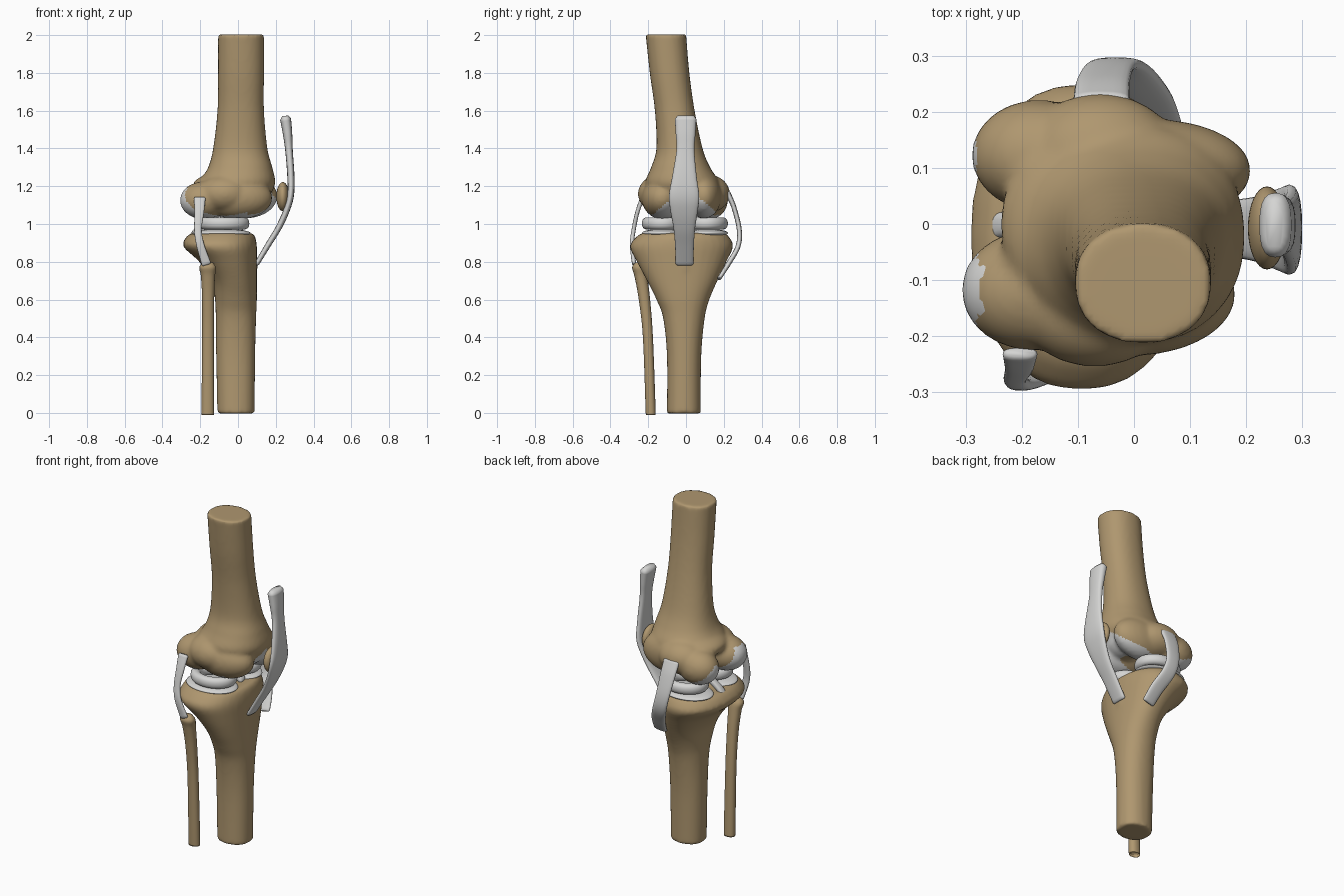
import bpy, bmesh, math
from mathutils import Vector

if "Cube" in bpy.data.objects:
    bpy.data.objects.remove(bpy.data.objects["Cube"])


def material(name, rgb):
    m = bpy.data.materials.new(name)
    m.diffuse_color = (*rgb, 1)
    m.use_nodes = True
    m.node_tree.nodes["Principled BSDF"].inputs["Base Color"].default_value = m.diffuse_color
    return m


BONE = material("bone_tan", (0.43, 0.31, 0.16))
GREY = material("cartilage_grey", (0.66, 0.66, 0.65))


def spline(rows, steps=6):
    """Smooth interpolation through rows of numbers."""
    out = []
    for i in range(len(rows) - 1):
        a, b, c, d = (rows[max(i - 1, 0)], rows[i], rows[i + 1], rows[min(i + 2, len(rows) - 1)])
        for k in range(steps):
            t = k / steps
            out.append([0.5 * (2 * q + (r - p) * t + (2 * p - 5 * q + 4 * r - s) * t * t
                               + (3 * q - p - 3 * r + s) * t ** 3)
                        for p, q, r, s in zip(a, b, c, d)])
    return out + [list(rows[-1])]


def unit_ring(n, power):
    pts = []
    for i in range(n):
        c, s = math.cos(2 * math.pi * i / n), math.sin(2 * math.pi * i / n)
        pts.append((math.copysign(abs(c) ** (2 / power), c), math.copysign(abs(s) ** (2 / power), s)))
    return pts


def skin(bm, rings):
    """Skin a closed tube through rings of points."""
    loops = [[bm.verts.new(p) for p in r] for r in rings]
    n = len(loops[0])
    for a, b in zip(loops, loops[1:]):
        for i in range(n):
            bm.faces.new((a[i], a[(i + 1) % n], b[(i + 1) % n], b[i]))
    bm.faces.new(loops[0][::-1])
    bm.faces.new(loops[-1])


def loft(bm, rows, power=2.2):
    """Rows of z, x0, x1, y0, y1 make an upright bone shaft."""
    skin(bm, [[((x0 + x1) / 2 + u * (x1 - x0) / 2, (y0 + y1) / 2 + v * (y1 - y0) / 2, z)
               for u, v in unit_ring(32, power)]
              for z, x0, x1, y0, y1 in spline(rows)])


def ball(bm, c, r):
    res = bmesh.ops.create_uvsphere(bm, u_segments=32, v_segments=20, radius=1)
    for v in res["verts"]:
        v.co = [c[i] + v.co[i] * r[i] for i in range(3)]


def finish(name, bm, mat):
    bmesh.ops.recalc_face_normals(bm, faces=bm.faces[:])
    me = bpy.data.meshes.new(name)
    bm.to_mesh(me)
    bm.free()
    me.materials.append(mat)
    for p in me.polygons:
        p.use_smooth = True
    ob = bpy.data.objects.new(name, me)
    bpy.context.collection.objects.link(ob)
    return ob


def fuse(ob, voxel=0.011, passes=8):
    """Melt overlapping volumes into one smooth skin."""
    m = ob.modifiers.new("fuse", 'REMESH')
    m.mode = 'VOXEL'
    m.voxel_size = voxel
    m.use_smooth_shade = True
    s = ob.modifiers.new("soften", 'SMOOTH')
    s.factor = 0.5
    s.iterations = passes
    dg = bpy.context.evaluated_depsgraph_get()
    me = bpy.data.meshes.new_from_object(ob.evaluated_get(dg))
    ob.modifiers.clear()
    ob.data = me
    me.name = ob.name
    for p in me.polygons:
        p.use_smooth = True


def band(name, rows, across, power=2.6):
    """Rows of x, y, z, width, thickness make a ligament strap."""
    pts = spline(rows)
    rings = []
    last = len(pts) - 1
    for i, (x, y, z, w, t) in enumerate(pts):
        tan = (Vector(pts[min(i + 1, last)][:3]) - Vector(pts[max(i - 1, 0)][:3])).normalized()
        n = tan.cross(Vector(across)).normalized()
        a = n.cross(tan)
        c = Vector((x, y, z))

        def ring(off, k):
            return [c + tan * off + a * (u * (w / 2 - k)) + n * (v * (t / 2 - k))
                    for u, v in unit_ring(20, power)]
        if i == 0:
            rings.append(ring(-t * 0.3, t * 0.22))
        rings.append(ring(0, 0))
        if i == last:
            rings.append(ring(t * 0.3, t * 0.22))
    bm = bmesh.new()
    skin(bm, rings)
    return finish(name, bm, GREY)


# Femur: shaft plus condyles, with cartilage on the bearing surface
bm = bmesh.new()
loft(bm, [(2.004, -.106, .138, -.214, .001), (1.8, -.106, .138, -.192, .018),
          (1.6, -.109, .138, -.165, .046), (1.4, -.132, .156, -.157, .088),
          (1.3, -.158, .182, -.185, .128), (1.22, -.2, .198, -.215, .175),
          (1.16, -.15, .175, -.18, .15)])
for c, r in [((-.18, -.118, 1.125), (.128, .108, .1)), ((0, -.125, 1.137), (.182, .11, .112)),
             ((-.07, -.14, 1.16), (.14, .115, .1)), ((-.17, .122, 1.125), (.12, .1, .1)),
             ((.035, .095, 1.147), (.175, .092, .118)), ((-.06, .12, 1.16), (.14, .113, .1)),
             ((-.05, 0, 1.205), (.19, .18, .07)), ((.06, 0, 1.17), (.11, .14, .1))]:
    ball(bm, c, r)
femur = finish("femur", bm, BONE)
fuse(femur)
femur.data.materials.clear()
femur.data.materials.append(BONE)
femur.data.materials.append(GREY)
for p in femur.data.polygons:
    x, y, z = p.center
    edge = ((x + .07) / .21) ** 2 + ((z - 1.15) / .105) ** 2 > 1
    limit = 1.195 - .82 * abs(y) if x > .05 else 1.19
    p.material_index = int(edge and z < limit and abs(y) < .2)

# Tibia with plateau, tuberosity and central spines
bm = bmesh.new()
loft(bm, [(-.004, -.109, .088, -.101, .078), (.3, -.116, .091, -.101, .081),
          (.5, -.118, .096, -.121, .099), (.6, -.122, .1, -.157, .124),
          (.7, -.14, .1, -.207, .167), (.8, -.205, .1, -.26, .214),
          (.88, -.289, .1, -.297, .25), (.93, -.275, .092, -.265, .23),
          (.952, -.245, .075, -.235, .205)])
ball(bm, (.05, -.005, .78), (.055, .05, .1))
for y in (-.025, .025):
    ball(bm, (-.09, y, .96), (.06, .025, .035))
tibia = finish("tibia", bm, BONE)
fuse(tibia)

# Fibula
bm = bmesh.new()
loft(bm, [(.006, -.192, -.128, -.213, -.162), (.02, -.193, -.127, -.214, -.161),
          (.4, -.19, -.128, -.228, -.175), (.6, -.19, -.126, -.25, -.19),
          (.72, -.196, -.122, -.272, -.205), (.77, -.205, -.117, -.285, -.215),
          (.797, -.185, -.135, -.268, -.232)])
finish("fibula", bm, BONE)

# Kneecap
bm = bmesh.new()
ball(bm, (.237, -.007, 1.145), (.034, .074, .077))
finish("patella", bm, BONE)

# Plateau cartilage and the C-shaped menisci, one pair per side
for side, name, cy in ((-1, "lateral", -.122), (1, "medial", .11)):
    bm = bmesh.new()
    ball(bm, (-.088, cy, .952), (.155, .112, .022))
    finish(name + "_tibial_cartilage", bm, GREY)
    rows = []
    for i in range(13):
        a = math.radians(-60 + 300 * i / 12)
        rows.append((-.075 + .107 * math.cos(a), cy + side * .084 * math.sin(a), 1.003, .064, .056))
    band(name + "_meniscus", rows, (0, 0, 1), 2.2)

# Quadriceps and patellar tendon
band("patellar_tendon", [(.252, -.002, 1.555, .115, .058), (.262, -.002, 1.48, .105, .05),
                         (.27, -.003, 1.39, .095, .04), (.28, -.008, 1.25, .13, .038),
                         (.278, -.01, 1.15, .16, .036), (.256, -.01, 1.07, .145, .034),
                         (.215, -.009, .98, .115, .032), (.16, -.008, .89, .1, .03),
                         (.1, -.008, .79, .095, .026)], (0, 1, 0))

# Collateral ligaments
band("lateral_ligament", [(-.203, -.232, 1.135, .062, .024), (-.205, -.258, 1.06, .05, .022),
                          (-.212, -.277, .97, .04, .022), (-.2, -.286, .89, .042, .022),
                          (-.168, -.275, .79, .05, .022)], (1, 0, 0))
band("medial_ligament", [(-.058, .22, 1.165, .1, .03), (-.055, .253, 1.09, .095, .026),
                         (-.04, .282, .97, .085, .026), (-.015, .275, .88, .085, .026),
                         (.025, .225, .79, .085, .026), (.045, .178, .715, .08, .022)], (1, 0, 0))

# Cruciate ligaments
band("posterior_cruciate", [(-.02, .04, 1.1, .05, .04), (-.13, .02, 1.04, .045, .035),
                            (-.225, 0, .96, .045, .03), (-.265, -.005, .89, .05, .025)], (0, 1, 0))
band("anterior_cruciate", [(-.12, -.04, 1.12, .05, .035), (-.05, -.01, 1.03, .045, .035),
                           (.02, .01, .955, .055, .03)], (0, 1, 0))
